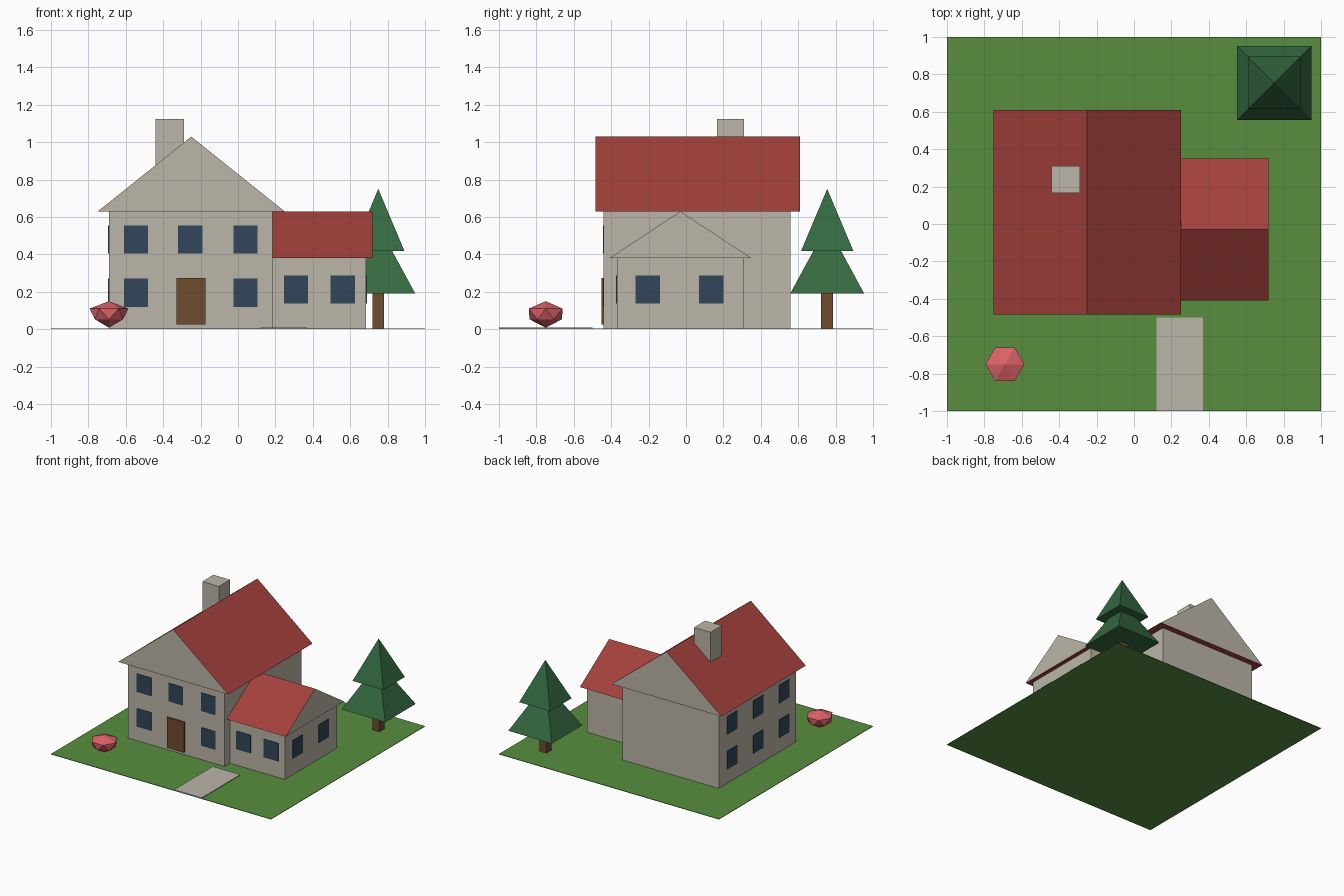
import bpy
import math

cube = bpy.data.objects.get("Cube")
if cube:
    bpy.data.objects.remove(cube, do_unlink=True)


def make_material(name, rgb):
    """Flat material from display (sRGB) values, stored as linear."""
    lin = [((c / 255 + 0.055) / 1.055) ** 2.4 for c in rgb]
    mat = bpy.data.materials.new(name)
    mat.use_nodes = True
    mat.diffuse_color = (*lin, 1)
    bsdf = mat.node_tree.nodes["Principled BSDF"]
    bsdf.inputs["Base Color"].default_value = (*lin, 1)
    bsdf.inputs["Roughness"].default_value = 0.9
    return mat


GRASS = make_material("grass green", (88, 141, 63))
STONE = make_material("stone grey", (188, 182, 169))
RED = make_material("roof red", (163, 64, 58))
GLASS = make_material("window blue", (49, 71, 90))
WOOD = make_material("wood brown", (112, 76, 47))
LEAF = make_material("fir green", (52, 105, 64))
PINK = make_material("bush pink", (222, 98, 105))


def make_mesh(name, verts, faces, *mats):
    mesh = bpy.data.meshes.new(name)
    mesh.from_pydata(verts, [], faces)
    for m in mats:
        mesh.materials.append(m)
    obj = bpy.data.objects.new(name, mesh)
    bpy.context.collection.objects.link(obj)
    return obj


def box(name, x, y, z, mat):
    """Box from (min, max) ranges."""
    verts = [(a, b, c) for c in z for b in y for a in x]
    faces = [(0, 2, 3, 1), (4, 5, 7, 6), (0, 1, 5, 4),
             (2, 6, 7, 3), (0, 4, 6, 2), (1, 3, 7, 5)]
    return make_mesh(name, verts, faces, mat)


def gable_roof(name, across, along, z, ridge_along_x):
    """Triangular prism: red slopes and underside, stone gable ends."""
    mid = sum(across) / 2
    profile = [(across[0], z[0]), (across[1], z[0]), (mid, z[1])]
    if ridge_along_x:
        verts = [(t, a, h) for t in along for a, h in profile]
        faces = [(0, 2, 1), (3, 4, 5), (0, 1, 4, 3), (1, 2, 5, 4), (2, 0, 3, 5)]
    else:
        verts = [(a, t, h) for t in along for a, h in profile]
        faces = [(0, 1, 2), (3, 5, 4), (0, 3, 4, 1), (1, 4, 5, 2), (2, 5, 3, 0)]
    roof = make_mesh(name, verts, faces, RED, STONE)
    for poly in roof.data.polygons:
        poly.material_index = 1 if len(poly.vertices) == 3 else 0


def ring(n, r, z, turn, c):
    return [(c[0] + r * math.cos(turn + math.tau * i / n),
             c[1] + r * math.sin(turn + math.tau * i / n), z) for i in range(n)]


def pyramid(name, c, half, z0, z1, mat):
    verts = ring(4, half * math.sqrt(2), z0, math.pi / 4, c) + [(*c, z1)]
    faces = [(3, 2, 1, 0)] + [(i, (i + 1) % 4, 4) for i in range(4)]
    make_mesh(name, verts, faces, mat)


# Ground and path
box("lawn", (-1, 1), (-1, 1), (0, 0.004), GRASS)
box("path", (0.12, 0.37), (-1, -0.5), (0.002, 0.01), STONE)

# Main house
box("house_walls", (-0.69, 0.185), (-0.44, 0.56), (0.001, 0.63), STONE)
gable_roof("house_roof", (-0.75, 0.25), (-0.485, 0.61), (0.63, 1.03), False)
box("chimney", (-0.44, -0.29), (0.165, 0.31), (0.7, 1.125), STONE)
box("front_door", (-0.33, -0.175), (-0.453, -0.44), (0.025, 0.275), WOOD)

# Side wing
box("wing_walls", (0.18, 0.685), (-0.37, 0.31), (0.001, 0.38), STONE)
gable_roof("wing_roof", (-0.41, 0.35), (0.185, 0.72), (0.38, 0.63), True)

# Windows: thin plates centred on the given spots
W, H, T = 0.065, 0.075, 0.004


def window(name, wall, pos, z, facing_x):
    span, depth = (pos - W, pos + W), (wall - T, wall + T)
    x, y = (depth, span) if facing_x else (span, depth)
    box(name, x, y, (z - H, z + H), GLASS)


LOW, HIGH = 0.195, 0.48
for i, x in enumerate((-0.545, -0.255, 0.04)):
    window(f"front_window_upper_{i}", -0.44, x, HIGH, False)
    if i != 1:
        window(f"front_window_lower_{i}", -0.44, x, LOW, False)
for i, y in enumerate((-0.285, 0.05, 0.385)):
    for row, z in (("lower", LOW), ("upper", HIGH)):
        window(f"side_window_{row}_{i}", -0.69, y, z, True)
for i, x in enumerate((0.31, 0.56)):
    window(f"wing_front_window_{i}", -0.37, x, 0.212, False)
for i, y in enumerate((-0.205, 0.135)):
    window(f"wing_side_window_{i}", 0.685, y, 0.212, True)

# Fir tree
TREE = (0.75, 0.755)
box("tree_trunk", (0.718, 0.78), (0.722, 0.785), (0.002, 0.22), WOOD)
pyramid("tree_lower_tier", TREE, 0.198, 0.19, 0.555, LEAF)
pyramid("tree_upper_tier", TREE, 0.14, 0.418, 0.75, LEAF)

# Faceted bush: two staggered rings of six with a point at each end
BUSH, N = (-0.69, -0.75), 6
verts = (ring(N, 0.104, 0.11, 0, BUSH) + ring(N, 0.087, 0.053, math.pi / N, BUSH)
         + [(*BUSH, 0.15), (*BUSH, 0.008)])
faces = []
for i in range(N):
    j = (i + 1) % N
    faces += [(i, j, 2 * N), (N + j, N + i, 2 * N + 1),
              (N + i, j, i), (N + i, N + j, j)]
make_mesh("bush", verts, faces, PINK)
